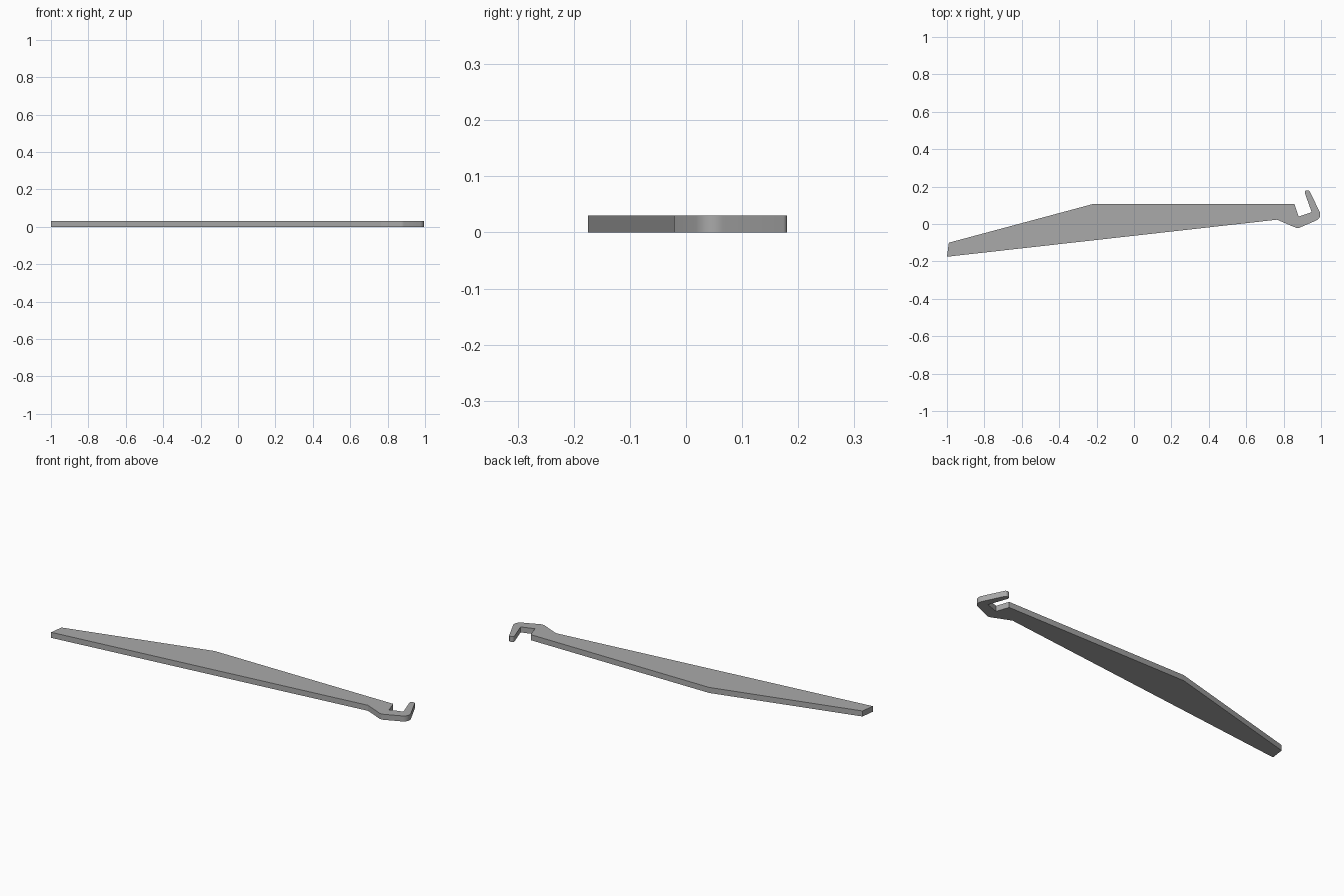
import bpy, bmesh, math
from mathutils import Vector

cube = bpy.data.objects.get("Cube")
if cube:
    bpy.data.objects.remove(cube)

THICKNESS = 0.03

# Outline corners: x, y, corner radius
OUTLINE = [
    (-1.0, -0.175, 0), (0.765, 0.023, 0),                      # lower edge
    (0.875, -0.024, 0.03), (1.008, 0.033, 0.035),              # outside of hook
    (0.937, 0.180, 0.012), (0.908, 0.181, 0.012),              # hook tip
    (0.95, 0.063, 0), (0.88, 0.04, 0),                         # inside of hook
    (0.857, 0.108, 0), (-0.215, 0.108, 0), (-0.99, -0.1, 0),   # upper edge
]


def rounded(corners, steps=8):
    """Replace each corner that has a radius with a tangent arc."""
    points = []
    for i, (x, y, radius) in enumerate(corners):
        here = Vector((x, y))
        if not radius:
            points.append(here)
            continue
        to_prev = (Vector(corners[i - 1][:2]) - here).normalized()
        to_next = (Vector(corners[(i + 1) % len(corners)][:2]) - here).normalized()
        half = to_prev.angle(to_next) / 2
        centre = here + (to_prev + to_next).normalized() * radius / math.sin(half)
        start = here + to_prev * radius / math.tan(half) - centre
        end = here + to_next * radius / math.tan(half) - centre
        sweep = start.angle(end)
        for k in range(steps + 1):
            t = k / steps
            arm = start * math.sin((1 - t) * sweep) + end * math.sin(t * sweep)
            points.append(centre + arm / math.sin(sweep))
    return points


# Flat bar with hook, extruded from its outline
bm = bmesh.new()
base = bm.faces.new([bm.verts.new((p.x, p.y, 0)) for p in rounded(OUTLINE)])
extruded = bmesh.ops.extrude_face_region(bm, geom=[base], use_keep_orig=True)
top = [v for v in extruded["geom"] if isinstance(v, bmesh.types.BMVert)]
bmesh.ops.translate(bm, verts=top, vec=(0, 0, THICKNESS))
bmesh.ops.recalc_face_normals(bm, faces=bm.faces)
mesh = bpy.data.meshes.new("hooked_bar")
bm.to_mesh(mesh)
bm.free()
bar = bpy.data.objects.new("hooked_bar", mesh)
bpy.context.collection.objects.link(bar)

# Plain grey
grey = bpy.data.materials.new("grey")
grey.use_nodes = True
colour = (0.4, 0.4, 0.4, 1)
grey.diffuse_color = colour
grey.node_tree.nodes["Principled BSDF"].inputs["Base Color"].default_value = colour
mesh.materials.append(grey)

# Smooth the rounded corners, keep the rims sharp
bpy.ops.object.select_all(action="DESELECT")
bar.select_set(True)
bpy.context.view_layer.objects.active = bar
bpy.ops.object.shade_smooth_by_angle(angle=math.radians(25))
